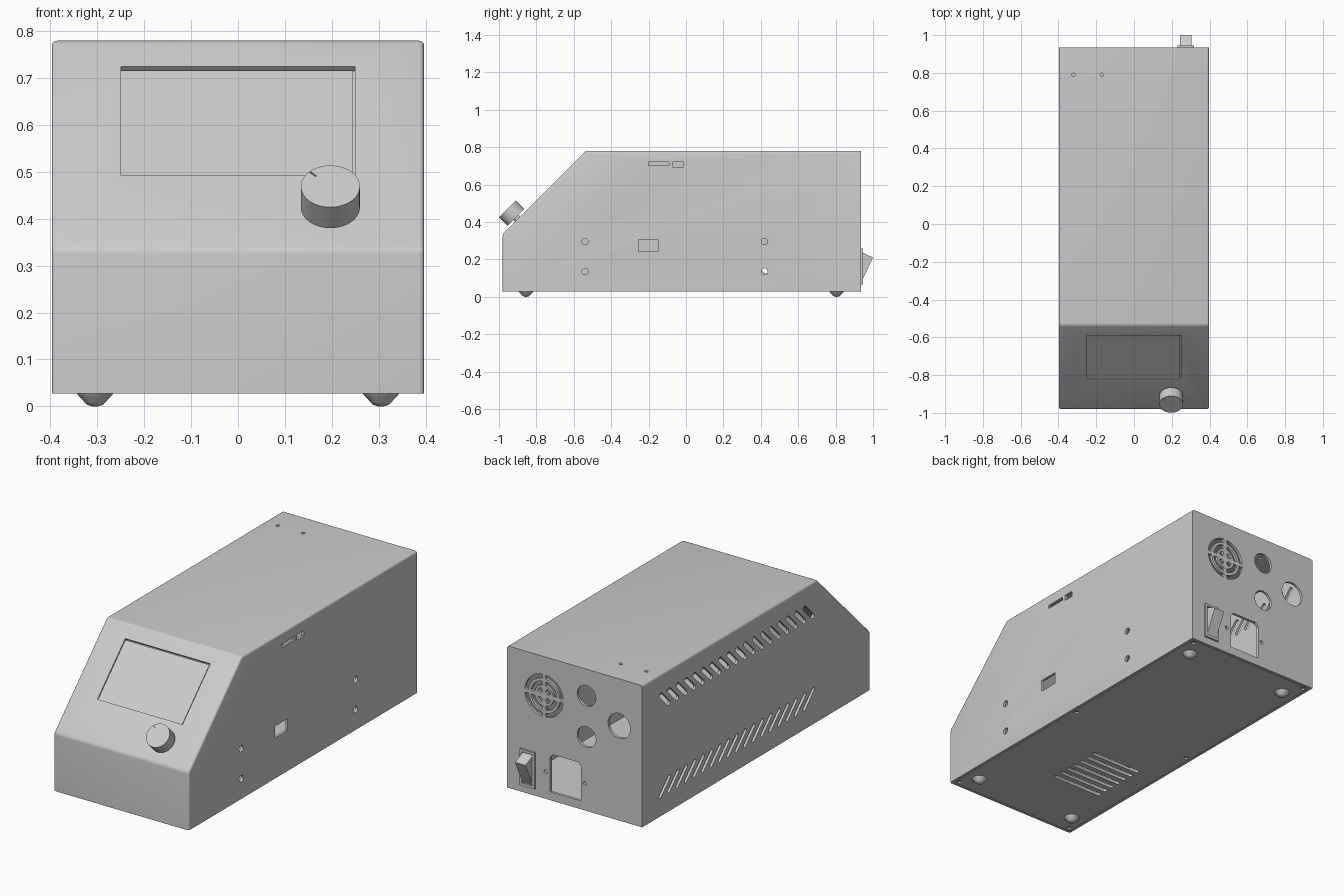
import bpy, bmesh, math
from mathutils import Matrix, Vector

old = bpy.data.objects.get("Cube")
if old:
    bpy.data.objects.remove(old, do_unlink=True)

grey = bpy.data.materials.new("light grey")
grey.use_nodes = True
COLOR = (0.6, 0.6, 0.6, 1)
grey.diffuse_color = COLOR
grey.node_tree.nodes["Principled BSDF"].inputs["Base Color"].default_value = COLOR

HW, BACK, FRONT, BASE, TOP, WALL = 0.397, 0.935, -0.98, 0.027, 0.78, 0.014
LIP, SHOULDER = 0.335, -0.535          # lower and upper ends of the sloped panel


def frame(u, v, origin=(0, 0, 0)):
    """Local axes: u, v in the face, w outward."""
    u, v = Vector(u).normalized(), Vector(v).normalized()
    m = Matrix((u, v, u.cross(v))).transposed().to_4x4()
    m.translation = origin
    return m


LEFT = frame((0, 1, 0), (0, 0, 1))
RIGHT = frame((0, -1, 0), (0, 0, 1))
REAR = frame((-1, 0, 0), (0, 0, 1))
UP = frame((1, 0, 0), (0, 1, 0))
DOWN = frame((1, 0, 0), (0, -1, 0))
SLOPE = frame((1, 0, 0), (0, 1, 1), (0, FRONT, LIP))


def prism(bm, pts, m, w0, w1):
    a = [bm.verts.new(m @ Vector((u, v, w0))) for u, v in pts]
    b = [bm.verts.new(m @ Vector((u, v, w1))) for u, v in pts]
    n = len(a)
    bm.faces.new(a[::-1])
    bm.faces.new(b)
    for i in range(n):
        j = (i + 1) % n
        bm.faces.new((a[i], a[j], b[j], b[i]))


def rect(u0, v0, u1, v1):
    return [(u0, v0), (u1, v0), (u1, v1), (u0, v1)]


def disc(u, v, r, n=24):
    return [(u + r * math.cos(2 * math.pi * i / n),
             v + r * math.sin(2 * math.pi * i / n)) for i in range(n)]


def slot(u, v, length, width, angle, n=6):
    """Rounded slot centred on u, v."""
    pts, c, s = [], math.cos(angle), math.sin(angle)
    for side in (1, -1):
        for i in range(n + 1):
            t = math.pi * i / n - math.pi / 2
            x = side * ((length - width) / 2 + width / 2 * math.cos(t))
            y = side * width / 2 * math.sin(t)
            pts.append((u + x * c - y * s, v + x * s + y * c))
    return pts


def arc_slot(u, v, r0, r1, a0, a1, n=8):
    angles = [a0 + (a1 - a0) * i / n for i in range(n + 1)]
    return ([(u + r1 * math.cos(a), v + r1 * math.sin(a)) for a in angles] +
            [(u + r0 * math.cos(a), v + r0 * math.sin(a)) for a in angles[::-1]])


def make(name, bm, smooth=True):
    bmesh.ops.recalc_face_normals(bm, faces=bm.faces)
    me = bpy.data.meshes.new(name)
    bm.to_mesh(me)
    bm.free()
    me.materials.append(grey)
    ob = bpy.data.objects.new(name, me)
    bpy.context.collection.objects.link(ob)
    if smooth:
        soften(ob)
    return ob


def soften(ob):
    bpy.ops.object.select_all(action='DESELECT')
    ob.select_set(True)
    bpy.context.view_layer.objects.active = ob
    bpy.ops.object.shade_smooth_by_angle(angle=math.radians(32))


def cut(ob, bm):
    tool = make("cutter", bm, False)
    mod = ob.modifiers.new("cut", 'BOOLEAN')
    mod.operation, mod.solver, mod.object = 'DIFFERENCE', 'EXACT', tool
    bpy.context.view_layer.objects.active = ob
    bpy.ops.object.modifier_apply(modifier=mod.name)
    bpy.data.objects.remove(tool, do_unlink=True)


def lathe(name, profile, m, n=32):
    """Solid of revolution about w from (radius, height) points."""
    bm = bmesh.new()
    rings = [[bm.verts.new(m @ Vector((x, y, h))) for x, y in disc(0, 0, r, n)]
             for r, h in profile]
    for p, q in zip(rings, rings[1:]):
        for i in range(n):
            j = (i + 1) % n
            bm.faces.new((p[i], p[j], q[j], q[i]))
    bm.faces.new(rings[0][::-1])
    bm.faces.new(rings[-1])
    return make(name, bm)


# Sheet metal case: side profile, rounded outer edges, hollow inside
bm = bmesh.new()
prism(bm, [(FRONT, BASE), (BACK, BASE), (BACK, TOP), (SHOULDER, TOP), (FRONT, LIP)],
      LEFT, -HW, HW)
bmesh.ops.recalc_face_normals(bm, faces=bm.faces)
edges = [e for e in bm.edges
         if not all(v.co.z < BASE + 0.01 for v in e.verts)
         and not all(v.co.y > BACK - 0.01 for v in e.verts)]
bmesh.ops.bevel(bm, geom=edges, offset=0.011, segments=4, profile=0.5, affect='EDGES')
case = make("case", bm, False)
k = WALL * math.tan(math.pi / 8)
bm = bmesh.new()
prism(bm, [(FRONT + WALL, BASE - 0.1), (BACK - WALL, BASE - 0.1), (BACK - WALL, TOP - WALL),
           (SHOULDER + k, TOP - WALL), (FRONT + WALL, LIP - k)],
      LEFT, -HW + WALL, HW - WALL)
cut(case, bm)

# Openings in the case
bm = bmesh.new()
side = (HW - 0.05, HW + 0.05)
for pts in [rect(-0.2, 0.702, -0.09, 0.72), rect(-0.07, 0.692, -0.015, 0.722),
            rect(-0.255, 0.242, -0.15, 0.305)]:
    prism(bm, pts, LEFT, *side)
for y in (-0.54, 0.42):
    for z in (0.135, 0.295):
        prism(bm, disc(y, z, 0.017), LEFT, *side)
for i in range(18):                    # slanted vents
    y = 0.745 - i * 0.071
    prism(bm, slot(-y, 0.636, 0.12, 0.026, -math.pi / 4), RIGHT, *side)
    prism(bm, slot(-y, 0.172, 0.13, 0.02, math.pi / 4), RIGHT, *side)
rear = (BACK - 0.05, BACK + 0.05)
for x, z, r in [(-0.07, 0.638, 0.055), (-0.07, 0.42, 0.055), (-0.262, 0.53, 0.066),
                (0.17, 0.171, 0.01), (-0.06, 0.171, 0.01)]:
    prism(bm, disc(-x, z, r), REAR, *rear)
prism(bm, [(-0.144, 0.071), (0.038, 0.071), (0.038, 0.255), (0.02, 0.273),
           (-0.126, 0.273), (-0.144, 0.255)], REAR, *rear)
prism(bm, rect(-0.31, 0.085, -0.237, 0.245), REAR, *rear)
for r in (0.022, 0.056, 0.092):        # fan grille
    for q in range(4):
        mid = math.pi / 4 + q * math.pi / 2
        half = math.pi / 4 - 0.009 / r
        prism(bm, arc_slot(-0.18, 0.572, r, r + 0.021, mid - half, mid + half), REAR, *rear)
for x in (-0.32, -0.17):
    prism(bm, disc(x, 0.79, 0.009), UP, TOP - 0.05, TOP + 0.05)
prism(bm, rect(-0.25, 0.222, 0.25, 0.552), SLOPE, -0.04, 0.04)
cut(case, bm)
soften(case)

# Display behind the sloped window
bm = bmesh.new()
prism(bm, rect(-0.25, 0.222, 0.244, 0.547), SLOPE, -0.022, -0.007)
make("display", bm, False)
bm = bmesh.new()
prism(bm, rect(-0.28, 0.19, 0.28, 0.58), SLOPE, -0.03, -0.0225)
make("display_board", bm, False)

# Base plate with vents and screw recesses
bm = bmesh.new()
gap = WALL + 0.002
prism(bm, rect(-HW + gap, FRONT + gap, HW - gap, BACK - gap), UP, BASE, BASE + WALL)
base = make("base_plate", bm, False)
bm = bmesh.new()
for i in range(7):
    prism(bm, slot(-0.117, 0.285 + i * 0.05, 0.3, 0.022, 0), DOWN, -0.1, 0.1)
for x in (-0.362, 0.362):
    for y in (-0.945, -0.02, 0.9):
        prism(bm, disc(x, -y, 0.012, 16), DOWN, -BASE - 0.008, 0.1)
cut(base, bm)
soften(base)

# Feet with flared flange and domed tip
for fx, side_name in ((0.305, "left"), (-0.305, "right")):
    for fy, end in ((-0.855, "front"), (0.805, "rear")):
        m = Matrix.Translation((fx, fy, 0))
        lathe(f"foot_{end}_{side_name}",
              [(0.006, 0), (0.016, 0.003), (0.023, 0.009), (0.028, 0.016),
               (0.035, 0.022), (0.039, 0.028)], m, 24)

# Control knob with pointer notch, on a short shaft
knob_frame = SLOPE @ Matrix.Translation((0.197, 0.113, 0))
lathe("knob_shaft", [(0.02, -0.03), (0.02, 0.03)], knob_frame)
knob = lathe("knob", [(0.063, 0.014), (0.063, 0.077)], knob_frame, 48)
bm = bmesh.new()
prism(bm, slot(-0.038, 0.038, 0.022, 0.003, -math.pi / 4), knob_frame, 0.074, 0.1)
cut(knob, bm)
soften(knob)

# Rocker switch: bezel frame and tilted rocker
bm = bmesh.new()
prism(bm, rect(-0.318, 0.065, -0.23, 0.258), REAR, BACK - 0.03, BACK + 0.01)
bezel = make("switch_bezel", bm, False)
bm = bmesh.new()
prism(bm, rect(-0.305, 0.08, -0.242, 0.245), REAR, BACK - 0.02, BACK + 0.1)
cut(bezel, bm)
bm = bmesh.new()
prism(bm, [(BACK - 0.02, 0.082), (BACK + 0.003, 0.082), (BACK + 0.025, 0.125),
           (1.0, 0.21), (BACK + 0.008, 0.236), (BACK - 0.02, 0.243)], LEFT, 0.243, 0.304)
make("switch_rocker", bm, False)
